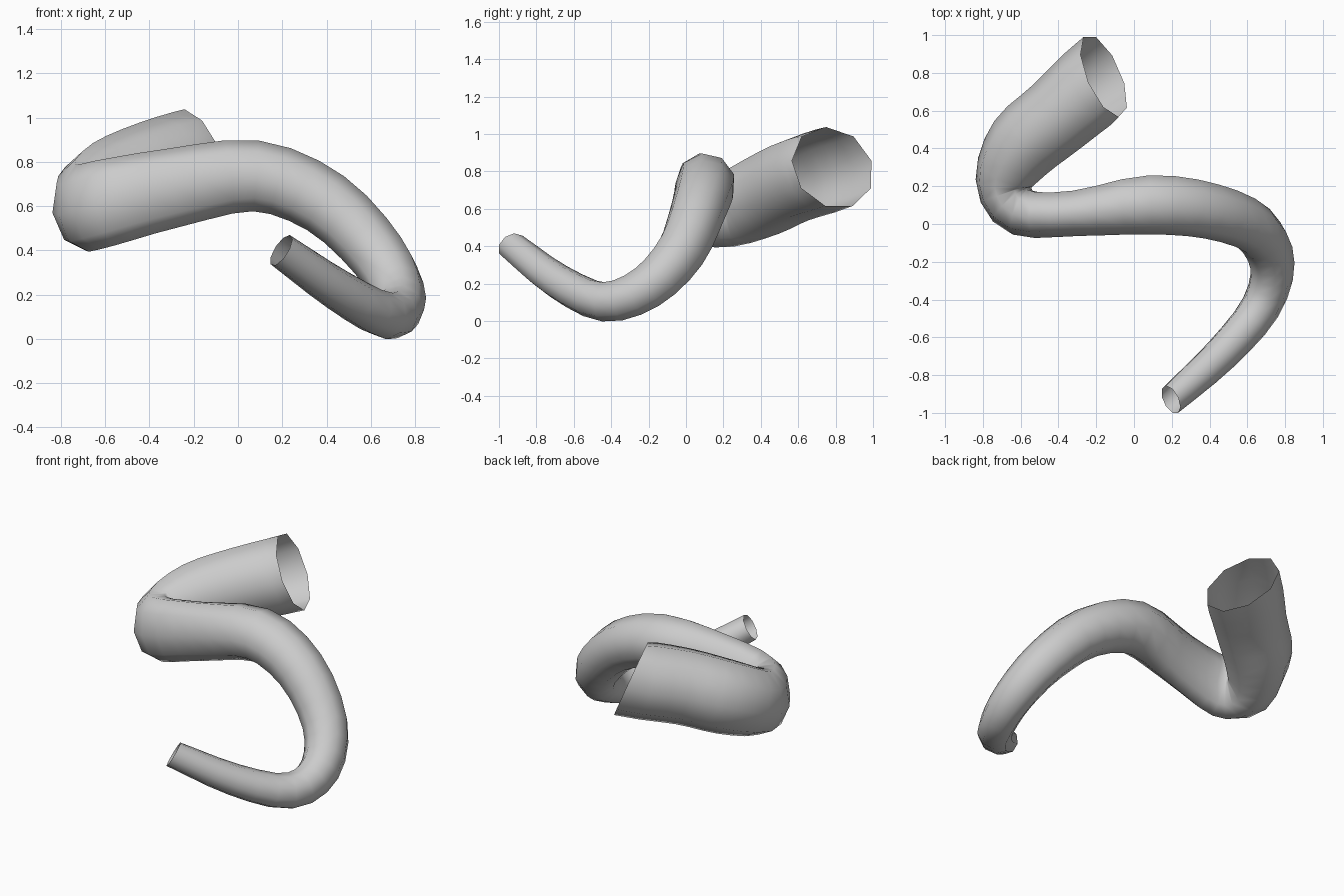
import bpy, bmesh, math
from mathutils import Vector

if "Cube" in bpy.data.objects:
    bpy.data.objects.remove(bpy.data.objects["Cube"])

SIDES = 9
STEPS = 3
# centre line of the tube: x, y, z, radius (wide mouth to narrow tip)
PATH = [Vector(p) for p in (
    (-0.16, 0.785, 0.82, 0.235), (-0.39, 0.58, 0.755, 0.23), (-0.585, 0.415, 0.675, 0.225),
    (-0.685, 0.22, 0.60, 0.205), (-0.595, 0.065, 0.615, 0.20), (-0.30, 0.06, 0.68, 0.182),
    (0.08, 0.105, 0.735, 0.163), (0.40, 0.07, 0.61, 0.15), (0.64, -0.03, 0.37, 0.135),
    (0.73, -0.21, 0.18, 0.12), (0.67, -0.44, 0.105, 0.107), (0.46, -0.69, 0.215, 0.095),
    (0.195, -0.93, 0.40, 0.08))]
# sideways squash of the section at each path point: it is pinched in the bend
WIDTH = [1, 0.93, 0.9, 0.76, 0.65, 0.68, 0.98, 1, 1, 1, 1, 1, 1]


def spline(a, b, c, d, t):
    return 0.5 * (2*b + (c-a)*t + (2*a - 5*b + 4*c - d)*t*t + (3*b - a - 3*c + d)*t**3)


# sample a smooth curve through the path
ctrl = [2*PATH[0] - PATH[1]] + PATH + [2*PATH[-1] - PATH[-2]]
wide = [1] + WIDTH + [1]
steps = [(i, s / STEPS) for i in range(len(PATH) - 1) for s in range(STEPS)]
samples = [spline(*ctrl[i:i+4], t) for i, t in steps] + [PATH[-1]]
widths = [spline(*wide[i:i+4], t) for i, t in steps] + [1]
pts = [s.xyz for s in samples]
last = len(pts) - 1
tangents = [(pts[min(i+1, last)] - pts[max(i-1, 0)]).normalized() for i in range(last + 1)]
# the cut ends are turned slightly sideways
tangents[0] = Vector((-0.85, -0.37, -0.38)).normalized()
tangents[-1] = Vector((-0.78, -0.38, 0.5)).normalized()
for i, e in ((1, 0), (last - 1, last)):
    tangents[i] = (2*tangents[i] + tangents[e]).normalized()

# sweep the round section along the curve
bm = bmesh.new()
rings = []
up = Vector((0, 0, 1))
for i, (p, t) in enumerate(zip(pts, tangents)):
    if i:
        up = tangents[i-1].rotation_difference(t) @ up
    up = (up - t * up.dot(t)).normalized()
    side = t.cross(up)
    level = t.cross(Vector((0, 0, 1))).normalized()
    ring = []
    for k in range(SIDES):
        a = 2 * math.pi * k / SIDES
        o = samples[i].w * (math.cos(a) * up + math.sin(a) * side)
        o -= level * o.dot(level) * (1 - widths[i])
        ring.append(bm.verts.new(p + o))
    rings.append(ring)
for a, b in zip(rings, rings[1:]):
    for k in range(SIDES):
        n = (k + 1) % SIDES
        bm.faces.new((a[k], a[n], b[n], b[k]))
bmesh.ops.recalc_face_normals(bm, faces=bm.faces)
for f in bm.faces:
    f.smooth = True
mesh = bpy.data.meshes.new("curved_horn")
bm.to_mesh(mesh)
bm.free()
horn = bpy.data.objects.new("curved_horn", mesh)
bpy.context.collection.objects.link(horn)
